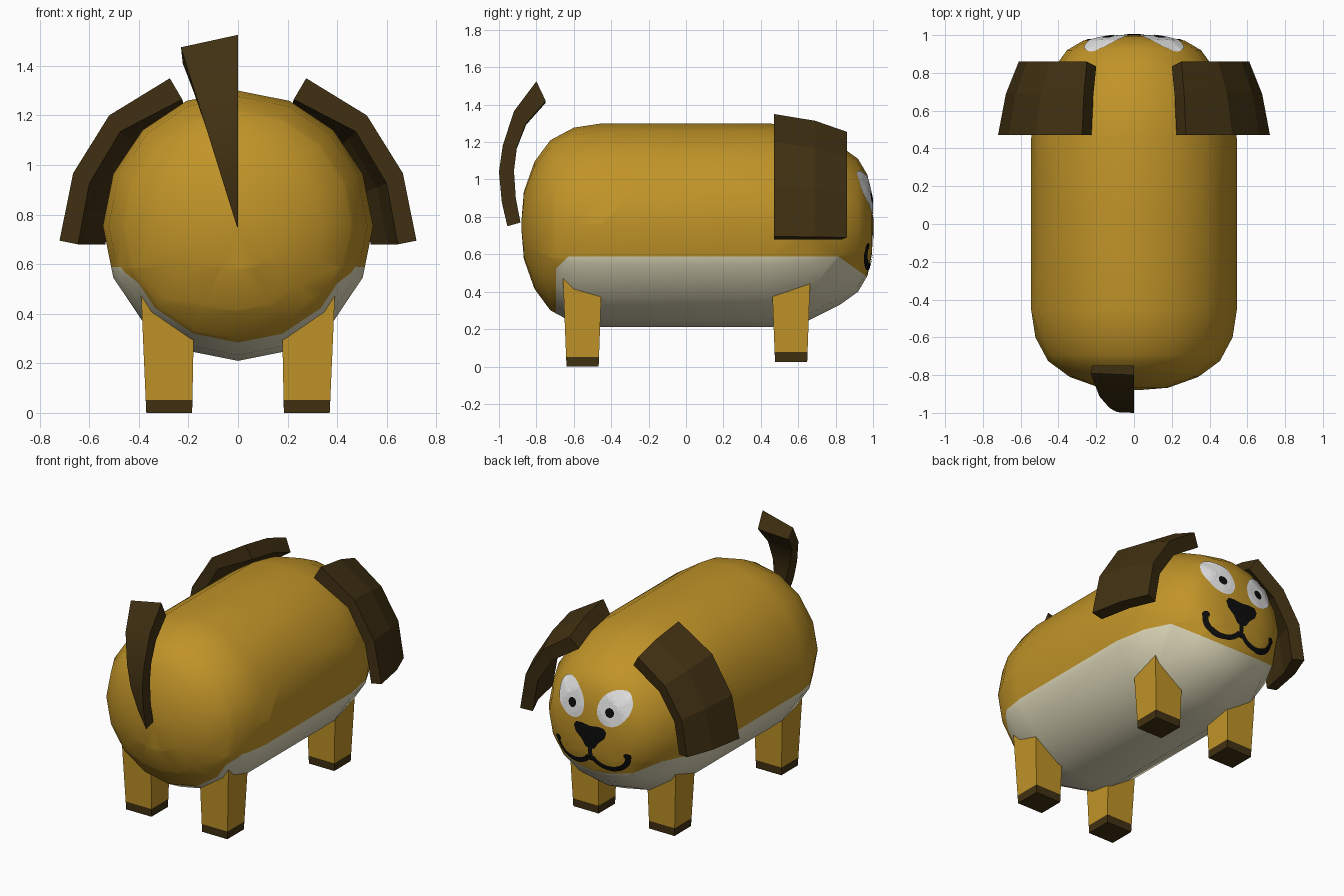
import bpy, bmesh, math
from mathutils import Vector
from mathutils.bvhtree import BVHTree

if "Cube" in bpy.data.objects:
    bpy.data.objects.remove(bpy.data.objects["Cube"])


def mat(name, col):
    m = bpy.data.materials.new(name)
    m.diffuse_color = (*col, 1)
    m.use_nodes = True
    m.node_tree.nodes["Principled BSDF"].inputs["Base Color"].default_value = m.diffuse_color
    return m


GOLD = mat("golden fur", (0.53, 0.295, 0.021))
CREAM = mat("cream belly", (0.72, 0.68, 0.48))
BROWN = mat("dark brown", (0.052, 0.030, 0.006))
WHITE = mat("eye white", (0.80, 0.80, 0.80))
BLACK = mat("black", (0.004, 0.004, 0.004))


def finish(bm, name, mats, smooth=None, recalc=True):
    if recalc:
        bmesh.ops.recalc_face_normals(bm, faces=bm.faces)
    me = bpy.data.meshes.new(name)
    bm.to_mesh(me)
    bm.free()
    ob = bpy.data.objects.new(name, me)
    bpy.context.collection.objects.link(ob)
    for m in mats:
        me.materials.append(m)
    if smooth:
        bpy.ops.object.select_all(action='DESELECT')
        ob.select_set(True)
        bpy.context.view_layer.objects.active = ob
        bpy.ops.object.shade_smooth_by_angle(angle=math.radians(smooth))
    return ob


def loft(rings, bm=None):
    """Skin closed rings of equal length and cap both ends."""
    bm = bm or bmesh.new()
    vs = [[bm.verts.new(p) for p in r] for r in rings]
    n = len(vs[0])
    for a, b in zip(vs, vs[1:]):
        for i in range(n):
            j = (i + 1) % n
            bm.faces.new((a[i], a[j], b[j], b[i]))
    bm.faces.new(vs[0])
    bm.faces.new(vs[-1])
    return bm


# body: 16-sided barrel along y with rounded ends
CZ = 0.755
profile = [(-0.88, 0.02), (-0.867, 0.18), (-0.81, 0.34), (-0.725, 0.455), (-0.6, 0.522),
           (-0.45, 0.545), (0.45, 0.545), (0.66, 0.507), (0.82, 0.427), (0.92, 0.355),
           (0.97, 0.27), (0.994, 0.155), (1.0, 0.02)]
bm = loft([[(r * math.sin(k * math.pi / 8), y, CZ + r * math.cos(k * math.pi / 8))
            for k in range(16)] for y, r in profile])
bmesh.ops.recalc_face_normals(bm, faces=bm.faces)
skin = BVHTree.FromBMesh(bm)

# cream belly patch cut into the body by planes
planes = [((0, 0, 0.588), (0, 0, 1)), ((0, -0.695, 0), (0, -1, 0)),
          ((0, -0.63, 0.588), (0, -1, 1)), ((0, 0.8, 0.60), (0, 0.72, 1))]
for co, no in planes:
    bmesh.ops.bisect_plane(bm, geom=bm.verts[:] + bm.edges[:] + bm.faces[:],
                           plane_co=co, plane_no=no, dist=1e-5)
for f in bm.faces:
    c = f.calc_center_median()
    f.material_index = int(all((c - Vector(co)).dot(Vector(no)) < 0 for co, no in planes))
finish(bm, "body", [GOLD, CREAM], smooth=50)


# legs with dark feet, tapering downwards
def box_ring(s, y0, z, z0):
    t = (z - z0) / 0.5
    xa, xb = 0.185 - 0.01 * t, 0.37 + 0.022 * t
    ya, yb = y0 - 0.086 - 0.02 * t, y0 + 0.086 + 0.018 * t
    return [(s * xa, ya, z), (s * xb, ya, z), (s * xb, yb, z), (s * xa, yb, z)]


for y0, z0, part in ((-0.553, 0.0, "rear"), (0.562, 0.025, "front")):
    for s, side in ((-1, "left"), (1, "right")):
        bm = loft([box_ring(s, y0, z, z0) for z in (z0, z0 + 0.052, 0.5)])
        for f in bm.faces:
            f.material_index = int(f.calc_center_median().z < z0 + 0.05)
        finish(bm, f"{part}_leg_{side}", [GOLD, BROWN])

# floppy ears: bent slabs hugging the head
wide = [(0.275, 1.35), (0.52, 1.20), (0.665, 0.967), (0.72, 0.695),
        (0.645, 0.68), (0.60, 0.925), (0.475, 1.135), (0.225, 1.265)]
narrow = [(0.25, 1.255), (0.445, 1.12), (0.57, 0.925), (0.61, 0.69),
          (0.535, 0.68), (0.50, 0.885), (0.39, 1.055), (0.20, 1.18)]
for s, side in ((-1, "left"), (1, "right")):
    rings = []
    for y, t in ((0.47, 0.0), (0.69, 0.38), (0.86, 1.0)):
        rings.append([(s * (a[0] * (1 - t) + b[0] * t),
                       y - (0.025 * t if i > 3 else 0),
                       a[1] * (1 - t) + b[1] * t)
                      for i, (a, b) in enumerate(zip(wide, narrow))])
    finish(loft(rings), f"ear_{side}", [BROWN])

# tail: curved wedge, widening to one side towards the tip
outer = [(-0.955, 0.75), (-0.985, 0.88), (-1.0, 1.04), (-0.98, 1.18), (-0.92, 1.365), (-0.80, 1.525)]
inner = [(-0.885, 0.77), (-0.91, 0.90), (-0.92, 1.05), (-0.905, 1.17), (-0.855, 1.30), (-0.75, 1.42)]
rings = []
for (yo, zo), (yi, zi) in zip(outer, inner):
    t = (zo - 0.75) / 0.775
    w = 0.004 + 0.226 * t
    rings.append([(0, yo, zo), (-w, yo + 0.01 * t, zo - 0.05 * t),
                  (-w * 0.97, yi, zi - 0.01 * t), (0, yi, zi)])
finish(loft(rings), "tail", [BROWN], smooth=35)


# painted face, laid on the skin as thin plates
def on_skin(x, z, lift):
    hit, no, _, _ = skin.ray_cast(Vector((x, 2, z)), Vector((0, -1, 0)))
    return hit + no * lift


def patch(bm, cx, cz, outline, lift, rings=4):
    """Fill an outline around a centre with concentric rings."""
    n = len(outline)
    rows = [[bm.verts.new(on_skin(cx + (x - cx) * k / rings, cz + (z - cz) * k / rings, lift))
             for x, z in outline] for k in range(1, rings + 1)]
    mid = bm.verts.new(on_skin(cx, cz, lift))
    for i in range(n):
        j = (i + 1) % n
        bm.faces.new((mid, rows[0][i], rows[0][j]))
        for a, b in zip(rows, rows[1:]):
            bm.faces.new((a[i], b[i], b[j], a[j]))


def stroke(bm, pts, w, lift):
    """Ribbon of constant width along a path."""
    pairs = []
    for i, p in enumerate(pts):
        a, b = pts[max(i - 1, 0)], pts[min(i + 1, len(pts) - 1)]
        d = Vector((b[0] - a[0], b[1] - a[1])).normalized() * w / 2
        pairs.append([bm.verts.new(on_skin(p[0] - k * d.y, p[1] + k * d.x, lift)) for k in (-1, 0, 1)])
    for a, b in zip(pairs, pairs[1:]):
        for k in (0, 1):
            bm.faces.new((a[k], a[k + 1], b[k + 1], b[k]))


def face_out(bm):
    bm.normal_update()
    for f in bm.faces:
        if f.normal.y < 0:
            f.normal_flip()
    return bm


def oval(cx, cz, rx, rz, lean=0, n=24):
    return [(cx + rx * math.cos(a) + lean * math.sin(a), cz + rz * math.sin(a))
            for a in (2 * math.pi * i / n for i in range(n))]


for s, side in ((-1, "left"), (1, "right")):
    bm = bmesh.new()
    patch(bm, s * 0.155, 0.93, oval(s * 0.155, 0.93, 0.105, 0.115, s * 0.025), 0.005)
    finish(face_out(bm), f"eye_{side}", [WHITE], recalc=False)
    bm = bmesh.new()
    patch(bm, s * 0.135, 0.905, oval(s * 0.135, 0.905, 0.03, 0.03, n=12), 0.009, 2)
    finish(face_out(bm), f"pupil_{side}", [BLACK], recalc=False)

bm = bmesh.new()
half = [(0.06, 0.798), (0.10, 0.795), (0.118, 0.77), (0.105, 0.73), (0.06, 0.69), (0.035, 0.65)]
patch(bm, 0, 0.74, [(0, 0.79)] + half + [(0, 0.635)] + [(-x, z) for x, z in half[::-1]], 0.006)
finish(face_out(bm), "nose", [BLACK], recalc=False)

bm = bmesh.new()
stroke(bm, [(0, 0.66 - 0.02 * i) for i in range(6)], 0.03, 0.006)
for s in (-1, 1):
    arc = [(s * (0.125 + 0.125 * math.cos(a)), 0.632 + 0.1 * math.sin(a))
           for a in (math.radians(5 - 10 * i) for i in range(17))]
    stroke(bm, arc, 0.032, 0.006)
    patch(bm, *arc[0], oval(*arc[0], 0.023, 0.02, n=10), 0.007, 2)
finish(face_out(bm), "mouth", [BLACK], recalc=False)
